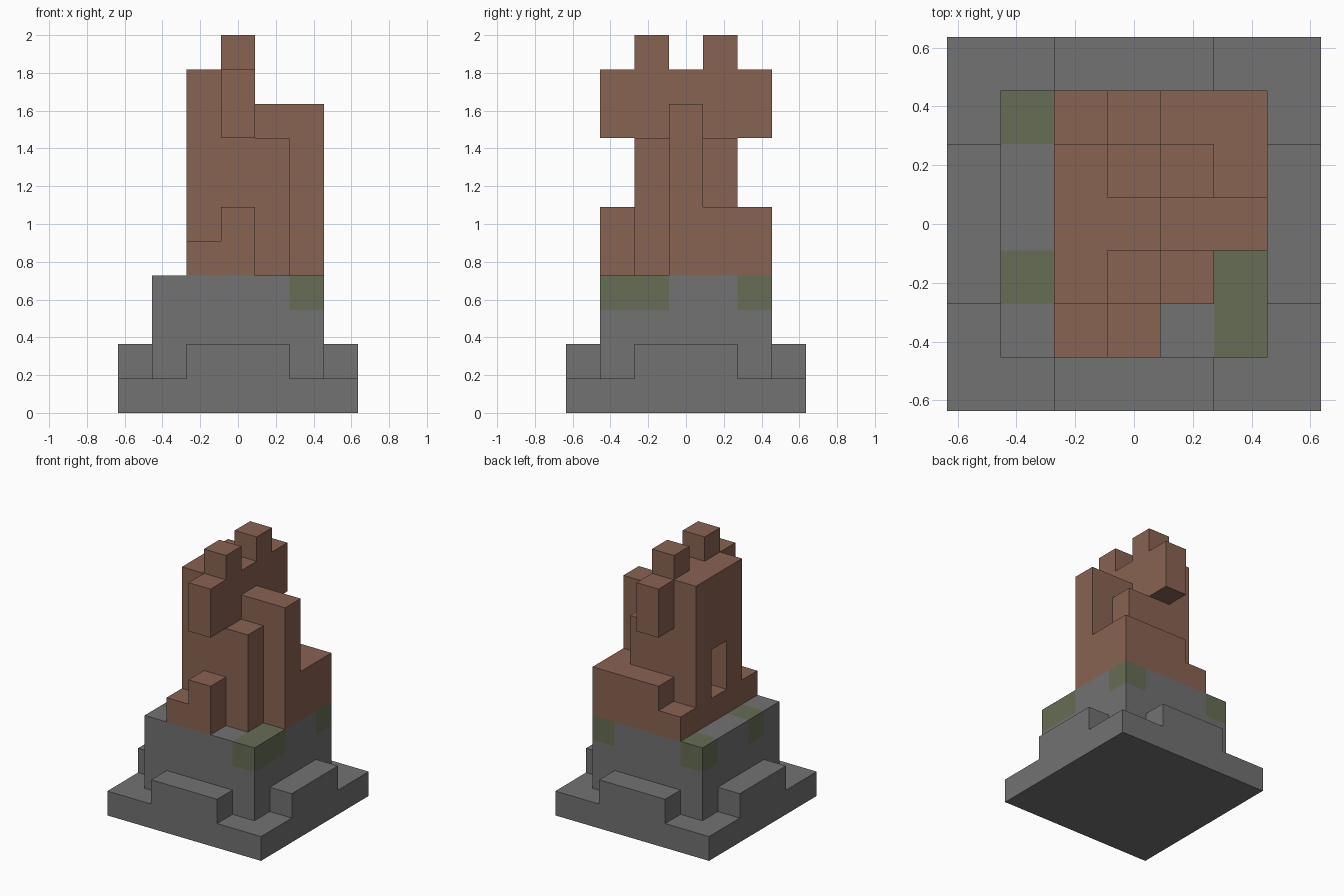
import bpy
import bmesh
import math
from itertools import product
from mathutils import Vector

cube = bpy.data.objects.get("Cube")
if cube:
    bpy.data.objects.remove(cube, do_unlink=True)

U = 2 / 11      # edge of one block
HALF = 3.5      # half the plinth width, in blocks


def material(name, rgb):
    mat = bpy.data.materials.new(name)
    mat.use_nodes = True
    mat.diffuse_color = (*rgb, 1)
    mat.node_tree.nodes["Principled BSDF"].inputs["Base Color"].default_value = (*rgb, 1)
    return mat


stone = material("grey stone", (0.168, 0.168, 0.168))
clay = material("brown clay", (0.25, 0.125, 0.085))
moss = material("moss green", (0.135, 0.153, 0.092))


def cells(x, y, z):
    """Blocks in a box; each argument is an inclusive (first, last) range."""
    return set(product(*(range(a, b + 1) for a, b in (x, y, z))))


def block_part(name, blocks, mats, mossy=()):
    """Skin a set of blocks with only its outer faces, flat sides merged."""
    bm = bmesh.new()
    verts = {}

    def vert(p):
        if p not in verts:
            verts[p] = bm.verts.new(((p[0] - HALF) * U, (p[1] - HALF) * U, p[2] * U))
        return verts[p]

    for cell in sorted(blocks):
        for axis, side in product(range(3), (0, 1)):
            beside = list(cell)
            beside[axis] += 2 * side - 1
            if tuple(beside) in blocks:
                continue
            ring = []
            for a, b in ((0, 0), (1, 0), (1, 1), (0, 1)):
                p = list(cell)
                p[axis] += side
                p[(axis + 1) % 3] += a
                p[(axis + 2) % 3] += b
                ring.append(vert(tuple(p)))
            face = bm.faces.new(ring if side else ring[::-1])
            face.material_index = int(cell in mossy)
    bmesh.ops.dissolve_limit(bm, angle_limit=math.radians(1), verts=bm.verts[:],
                             edges=bm.edges[:], delimit={'MATERIAL'})
    mesh = bpy.data.meshes.new(name)
    bm.to_mesh(mesh)
    bm.free()
    for m in mats:
        mesh.materials.append(m)
    obj = bpy.data.objects.new(name, mesh)
    bpy.context.collection.objects.link(obj)
    return obj


# Plinth slab with a raised step in the middle of each side, and the mossy pedestal
slab = cells((0, 6), (0, 6), (0, 0))
steps = cells((0, 6), (2, 4), (1, 1)) | cells((2, 4), (0, 6), (1, 1))
pedestal = cells((1, 5), (1, 5), (1, 3))
moss_blocks = {(1, 5, 3), (1, 2, 3), (5, 1, 3), (5, 2, 3), (5, 5, 3)}
block_part("pedestal", slab | steps | pedestal, [stone, moss], moss_blocks)

# Statue torso with a niche between the arms
torso = cells((2, 3), (2, 4), (4, 9)) - cells((2, 2), (3, 3), (5, 6))
spine = cells((4, 5), (3, 3), (4, 8))
tail = cells((4, 5), (5, 5), (4, 5)) | cells((5, 5), (4, 4), (4, 5))
statue = torso | spine | tail

# Paired parts on both sides: folded wing, foot, knee, ear and horn
for inner, outer in ((2, 1), (4, 5)):
    wing = cells((4, 4), (inner, inner), (4, 7))
    foot = {(2, outer, 4)}
    knee = cells((3, 3), (outer, outer), (4, 5))
    ear = cells((3, 3), (outer, outer), (8, 9))
    horn = {(3, inner, 10)}
    statue |= wing | foot | knee | ear | horn

block_part("statue", statue, [clay])
